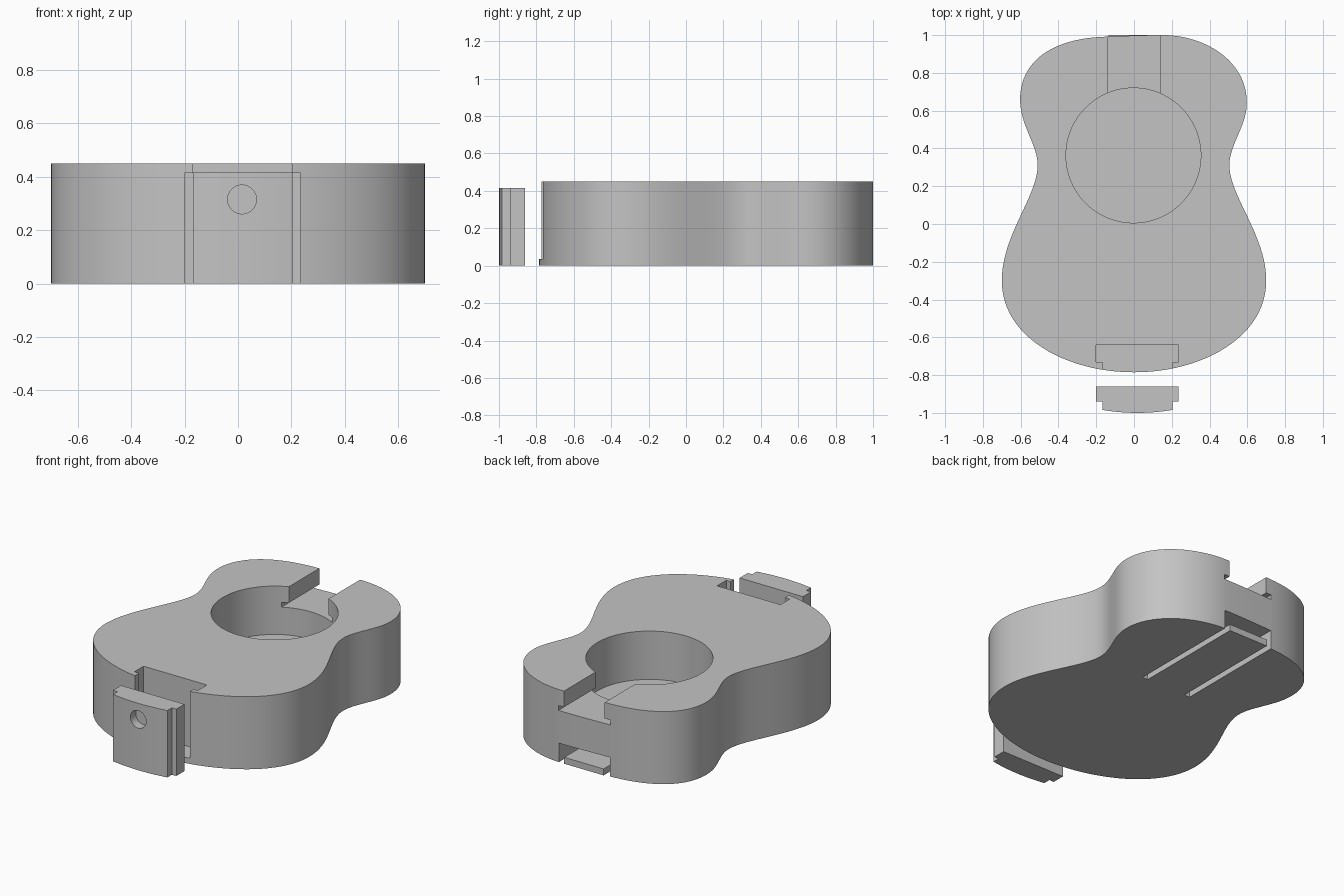
import bpy, bmesh, math
from mathutils import Vector, Matrix
from mathutils.geometry import interpolate_bezier

old = bpy.data.objects.get("Cube")
if old:
    bpy.data.objects.remove(old, do_unlink=True)

grey = bpy.data.materials.new("plain grey")
grey.use_nodes = True
grey.diffuse_color = (0.55, 0.55, 0.55, 1)
grey.node_tree.nodes["Principled BSDF"].inputs["Base Color"].default_value = grey.diffuse_color


def prism(name, outline, z0, z1):
    """Extrude a flat outline from z0 up to z1."""
    bm = bmesh.new()
    base = bm.faces.new([bm.verts.new((x, y, z0)) for x, y in outline])
    top = bmesh.ops.extrude_face_region(bm, geom=[base])
    verts = [v for v in top["geom"] if isinstance(v, bmesh.types.BMVert)]
    bmesh.ops.translate(bm, verts=verts, vec=(0, 0, z1 - z0))
    bmesh.ops.recalc_face_normals(bm, faces=bm.faces)
    mesh = bpy.data.meshes.new(name)
    bm.to_mesh(mesh)
    bm.free()
    mesh.materials.append(grey)
    ob = bpy.data.objects.new(name, mesh)
    bpy.context.collection.objects.link(ob)
    return ob


def box(name, x0, x1, y0, y1, z0, z1):
    return prism(name, [(x0, y0), (x1, y0), (x1, y1), (x0, y1)], z0, z1)


def circle(x, y, r, n=96):
    return [(x + r * math.cos(math.tau * i / n), y + r * math.sin(math.tau * i / n)) for i in range(n)]


def activate(ob):
    bpy.ops.object.select_all(action='DESELECT')
    ob.select_set(True)
    bpy.context.view_layer.objects.active = ob


def cut(ob, cutter):
    cutter.hide_render = True
    mod = ob.modifiers.new("cut", 'BOOLEAN')
    mod.operation, mod.solver, mod.object = 'DIFFERENCE', 'EXACT', cutter
    activate(ob)
    bpy.ops.object.modifier_apply(modifier=mod.name)
    bpy.data.objects.remove(cutter, do_unlink=True)


def smooth(ob):
    activate(ob)
    bpy.ops.object.shade_smooth_by_angle(angle=math.radians(25))


# Body outline: bezier segments of anchor, handle, handle, running clockwise
segments = [
    ((0.15, 1.0), (0.38, 1.0), (0.6, 0.86)),
    ((0.597, 0.64), (0.597, 0.52), (0.505, 0.42)),
    ((0.505, 0.31), (0.505, 0.15), (0.7, -0.06)),
    ((0.7, -0.3), (0.7, -0.6), (0.36, -0.785)),
    ((0, -0.785), (-0.36, -0.785), (-0.7, -0.6)),
    ((-0.7, -0.3), (-0.7, -0.06), (-0.51, 0.15)),
    ((-0.51, 0.31), (-0.51, 0.42), (-0.603, 0.52)),
    ((-0.603, 0.66), (-0.603, 0.85), (-0.45, 0.985)),
    ((-0.14, 0.992), (-0.05, 0.996), (0.05, 1.0)),
]
outline = []
for i, (a, h1, h2) in enumerate(segments):
    b = segments[(i + 1) % len(segments)][0]
    pts = interpolate_bezier(*[Vector((*p, 0)) for p in (a, h1, h2, b)], 25)
    outline += [(p.x, p.y) for p in pts[:-1]]

HEIGHT = 0.45
body = prism("body", outline, 0, HEIGHT)

# Round sound chamber
cut(body, prism("chamber_cutter", circle(-0.003, 0.363, 0.357), 0.15, 0.6))

# Stepped neck channel, wider along its floor
cut(body, box("neck_cutter", -0.137, 0.137, 0.5, 1.1, 0.33, 0.6))
cut(body, box("neck_undercut", -0.175, 0.175, 0.66, 1.1, 0.32, 0.35))

# Slot under the back that holds the spring tab
cut(body, box("tab_cutter", -0.172, 0.172, 0.28, 1.1, -0.1, 0.118))

# Stepped pocket for the front panel
FLOOR = 0.035
cut(body, box("pocket_wide", -0.2, 0.235, -0.73, -0.64, FLOOR, 0.6))
cut(body, box("pocket_narrow", -0.168, 0.205, -0.9, -0.7, FLOOR, 0.6))
smooth(body)

# Spring tab, joined to the body at its inner end
box("spring_tab", -0.135, 0.135, 0.27, 1.0, 0, 0.04)

# Sliding front panel with stepped sides and a gently curved face
left, right, mid = -0.168, 0.205, 0.0185
arc = []
for i in range(13):
    x = left + (right - left) * i / 12
    arc.append((x, -1 + 0.016 * ((x - mid) / (right - mid)) ** 2))
profile = arc + [(right, -0.94), (0.235, -0.94), (0.235, -0.86),
                 (-0.2, -0.86), (-0.2, -0.94), (left, -0.94)]
panel = prism("front_panel", profile, 0, HEIGHT - FLOOR)

# Blind finger hole in the panel
hole = prism("hole_cutter", circle(0, 0, 0.054, 48), 0, 0.2)
hole.matrix_world = Matrix.Translation((0.015, -0.945, 0.315)) @ Matrix.Rotation(math.pi / 2, 4, 'X')
bpy.context.view_layer.update()
cut(panel, hole)
smooth(panel)
